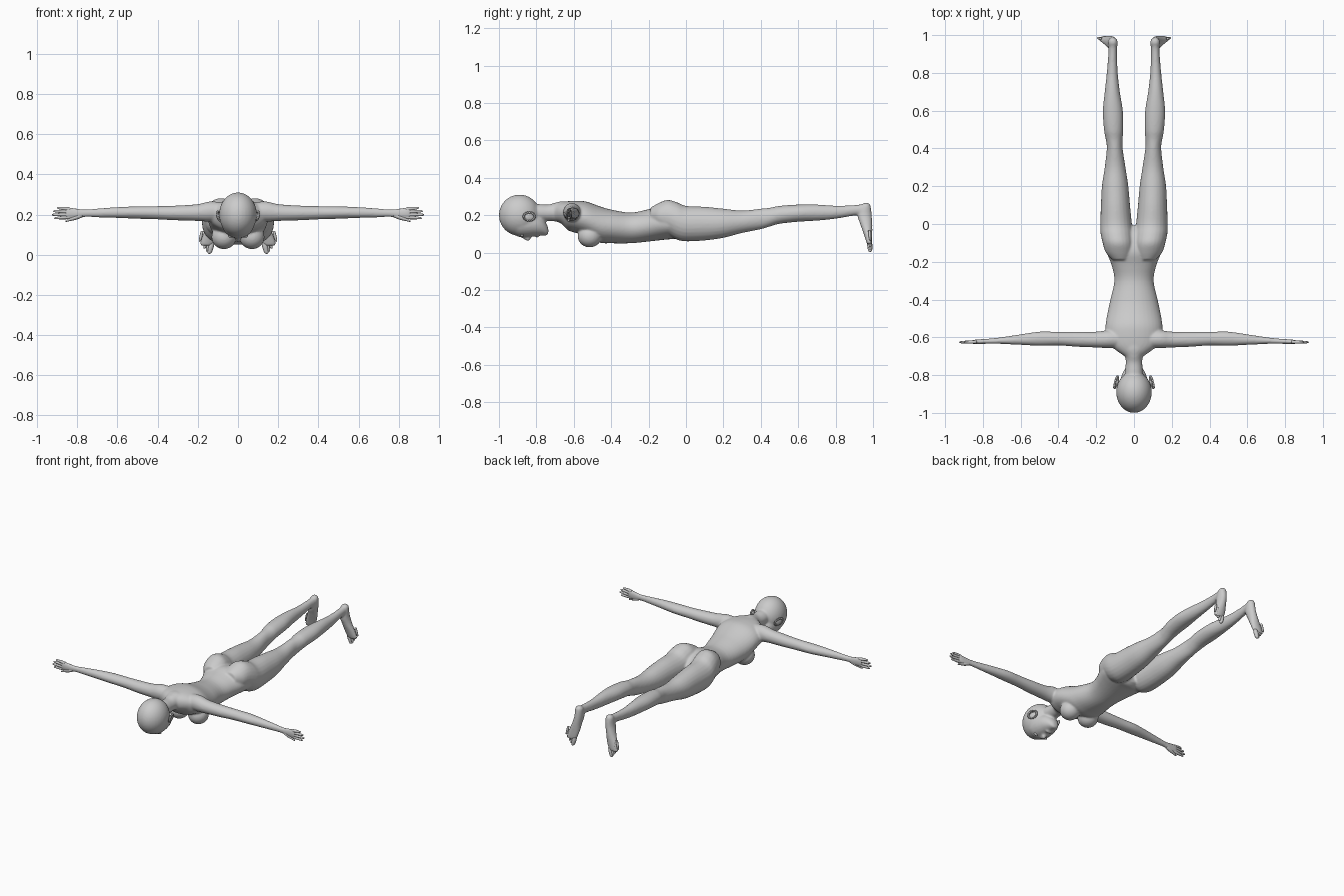
import bpy, bmesh, math
from mathutils import Matrix, Vector


def spline(p0, p1, p2, p3, t):
    return 0.5 * (2 * p1 + (p2 - p0) * t + (2 * p0 - 5 * p1 + 4 * p2 - p3) * t * t
                  + (3 * p1 - p0 - 3 * p2 + p3) * t ** 3)


def loft(bm, axis, sections, s=1, segs=24, sub=4):
    """Closed tube of ellipses; section = (x, y, z, half-size u, half-size v)."""
    u, v = [i for i in range(3) if i != axis]
    n = len(sections)
    rows = []
    for i in range(n - 1):
        q = [sections[min(max(j, 0), n - 1)] for j in (i - 1, i, i + 1, i + 2)]
        rows += [[spline(*c, k / sub) for c in zip(*q)] for k in range(sub)]
    rows.append(list(sections[-1]))
    rings = []
    for r in rows:
        ring = []
        for k in range(segs):
            a = 2 * math.pi * k / segs
            p = Vector(r[:3])
            p[u] += max(r[3], .001) * math.cos(a)
            p[v] += max(r[4], .001) * math.sin(a)
            p.x *= s
            ring.append(bm.verts.new(p))
        rings.append(ring)
    for r0, r1 in zip(rings, rings[1:]):
        for k in range(segs):
            j = (k + 1) % segs
            bm.faces.new((r0[k], r0[j], r1[j], r1[k]))
    bm.faces.new(rings[0])
    bm.faces.new(rings[-1])


def ball(bm, loc, size, rot=0):
    m = Matrix.Translation(loc) @ Matrix.Rotation(rot, 4, 'Z') @ Matrix.Diagonal((*size, 1))
    bmesh.ops.create_uvsphere(bm, u_segments=32, v_segments=20, radius=1, matrix=m)


def finish(bm, name):
    bmesh.ops.recalc_face_normals(bm, faces=bm.faces)
    for f in bm.faces:
        f.smooth = True
    me = bpy.data.meshes.new(name)
    bm.to_mesh(me)
    bm.free()
    ob = bpy.data.objects.new(name, me)
    bpy.context.collection.objects.link(ob)
    return ob


body = bmesh.new()

# Torso and neck
loft(body, 1, [(0, -.70, .215, .05, .045), (0, -.665, .212, .10, .058), (0, -.63, .197, .14, .078),
               (0, -.58, .19, .15, .087), (0, -.53, .178, .15, .094), (0, -.46, .15, .138, .097),
               (0, -.40, .14, .125, .09), (0, -.30, .132, .104, .082), (0, -.22, .142, .118, .085),
               (0, -.15, .155, .145, .09), (0, -.08, .152, .16, .08), (0, -.04, .142, .12, .07),
               (0, -.01, .135, .05, .045)], segs=36)
loft(body, 1, [(0, -.84, .215, .05, .045), (0, -.78, .213, .047, .046), (0, -.735, .213, .044, .044),
               (0, -.70, .217, .048, .05), (0, -.66, .215, .075, .06), (0, -.62, .21, .08, .06)])

# Skull, face, nose, lips
ball(body, (0, -.89, .2), (.094, .11, .11))
loft(body, 1, [(0, -.95, .17, .055, .05), (0, -.90, .16, .079, .074), (0, -.85, .156, .078, .073),
               (0, -.80, .15, .065, .061), (0, -.765, .138, .047, .046), (0, -.743, .12, .027, .028),
               (0, -.736, .116, .012, .012)])
loft(body, 1, [(0, -.89, .092, .006, .006), (0, -.86, .08, .009, .012),
               (0, -.842, .075, .014, .014), (0, -.83, .084, .01, .008)])
ball(body, (0, -.797, .091), (.024, .009, .012))

for s in (1, -1):
    # Breast
    ball(body, (s * .07, -.515, .088), (.062, .064, .06))
    # Buttock, thigh, shin
    loft(body, 1, [(.07, -.19, .20, .045, .04), (.078, -.15, .195, .072, .068), (.084, -.10, .19, .082, .092),
                   (.091, -.05, .17, .086, .10), (.095, 0, .155, .084, .095), (.098, .1, .155, .077, .09),
                   (.1, .2, .157, .07, .078), (.1, .3, .165, .055, .06), (.102, .4, .18, .042, .055),
                   (.105, .45, .19, .045, .05), (.108, .5, .202, .051, .048), (.112, .6, .211, .053, .046),
                   (.115, .7, .214, .04, .043), (.115, .8, .216, .029, .035), (.113, .9, .226, .023, .028),
                   (.112, .945, .23, .023, .03), (.112, .975, .235, .018, .024)], s)
    # Foot
    loft(body, 2, [(.112, .965, .266, .01, .01), (.112, .96, .25, .024, .027), (.114, .955, .2, .027, .038),
                   (.125, .964, .15, .03, .032), (.139, .973, .1, .036, .023),
                   (.152, .979, .06, .036, .016), (.157, .981, .045, .028, .012)], s)
    # Arm and palm
    loft(body, 0, [(.06, -.61, .215, .045, .045), (.14, -.61, .215, .047, .05), (.2, -.612, .21, .042, .042),
                   (.3, -.61, .208, .04, .037), (.4, -.607, .209, .036, .033), (.5, -.607, .21, .037, .031),
                   (.6, -.612, .21, .028, .027), (.7, -.617, .208, .018, .022), (.76, -.62, .207, .014, .019),
                   (.8, -.622, .204, .013, .026), (.84, -.624, .206, .012, .03),
                   (.86, -.625, .207, .009, .027)], s)

# Fuse the parts into one skin
ob = finish(body, "body")
rm = ob.modifiers.new("fuse", 'REMESH')
rm.mode = 'VOXEL'
rm.voxel_size = .006
rm.use_smooth_shade = True
sm = ob.modifiers.new("soften", 'SMOOTH')
sm.factor = .5
sm.iterations = 6


def digit(bm, axis, p, q, r0, r1, s):
    """Round-ended finger or toe from p to q."""
    p, q = Vector(p), Vector(q)
    loft(bm, axis, [(*p.lerp(q, t), r * k, r * k) for t, r, k in
                    ((0, r0, .9), (.35, r0, 1), (.75, r1, 1), (.93, r1, .75), (1, r1, .15))],
         s, segs=12, sub=3)


for s, side in ((1, "left"), (-1, "right")):
    # Fingers and thumb
    bm = bmesh.new()
    for zb, zt, tip in ((.227, .233, .9), (.214, .217, .92), (.2, .199, .927), (.187, .182, .915)):
        digit(bm, 0, (.835, -.624, zb), (tip, -.626, zt), .009, .0065, s)
    digit(bm, 0, (.775, -.621, .197), (.86, -.629, .167), .012, .007, s)
    finish(bm, side + "_fingers")

    # Toes
    bm = bmesh.new()
    for i in range(5):
        t = i / 4
        tip = Vector((.143 + .048 * t, .985, .004 + .06 * t ** 1.2))
        r = .014 if i == 0 else .0095 - .002 * t
        digit(bm, 2, tip + Vector((-.013, -.004, .055)), tip, r, r * .85, s)
    finish(bm, side + "_toes")

    # Ear: cupped rim with a lobe
    bm = bmesh.new()
    ball(bm, (s * .09, -.838, .19), (.009, .028, .02), s * .3)
    rim = [(math.cos(a) * .03, math.sin(a) * .021) for a in [math.tau * k / 20 for k in range(20)]]
    for y, z in rim:
        m = Matrix.Translation((s * (.095 - .25 * y + .25 * z), -.838 + y, .193 + z))
        bmesh.ops.create_icosphere(bm, subdivisions=2, radius=.0065, matrix=m)
    finish(bm, side + "_ear")

    # Eye
    bm = bmesh.new()
    ball(bm, (s * .034, -.876, .094), (.016, .009, .009))
    finish(bm, side + "_eye")
